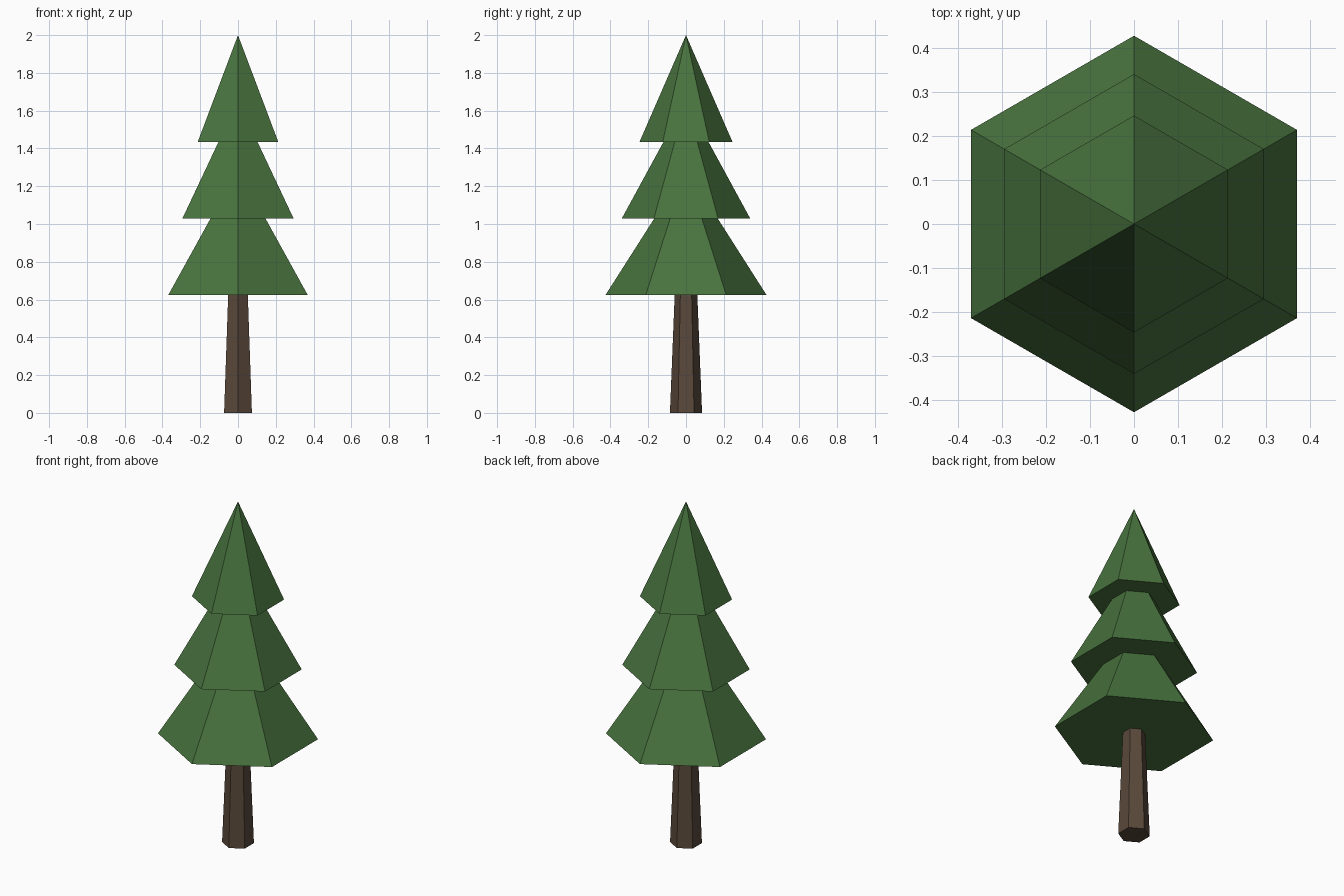
import bpy, bmesh
from math import sin, cos, pi

if "Cube" in bpy.data.objects:
    bpy.data.objects.remove(bpy.data.objects["Cube"])

SIDES = 6


def material(name, color):
    mat = bpy.data.materials.new(name)
    mat.diffuse_color = (*color, 1)
    mat.use_nodes = True
    mat.node_tree.nodes["Principled BSDF"].inputs["Base Color"].default_value = mat.diffuse_color
    return mat


def lathe(name, profile, mat):
    """Six-sided revolve of (radius, z) points; radius 0 is a single tip."""
    bm = bmesh.new()
    rings = []
    for r, z in profile:
        count = SIDES if r > 0 else 1
        rings.append([bm.verts.new((r * cos(pi / 6 + i * pi / 3),
                                    r * sin(pi / 6 + i * pi / 3), z))
                      for i in range(count)])
    for low, high in zip(rings, rings[1:]):
        for i in range(SIDES):
            j = (i + 1) % SIDES
            if len(high) == 1:
                bm.faces.new((low[i], low[j], high[0]))
            else:
                bm.faces.new((low[i], low[j], high[j], high[i]))
    # Close the bottom
    bm.faces.new(rings[0][::-1])
    bmesh.ops.recalc_face_normals(bm, faces=bm.faces)
    mesh = bpy.data.meshes.new(name)
    bm.to_mesh(mesh)
    bm.free()
    mesh.materials.append(mat)
    obj = bpy.data.objects.new(name, mesh)
    bpy.context.collection.objects.link(obj)
    return obj


bark = material("bark", (0.10, 0.065, 0.042))
needles = material("needles", (0.065, 0.17, 0.048))

# Tapered trunk
lathe("trunk", [(0.085, 0), (0.06, 0.625)], bark)

# Three stepped tiers of foliage with flat undersides
lathe("foliage", [(0.427, 0.623), (0.168, 1.029),
                  (0.34, 1.029), (0.119, 1.435),
                  (0.246, 1.435), (0, 2.0)], needles)
